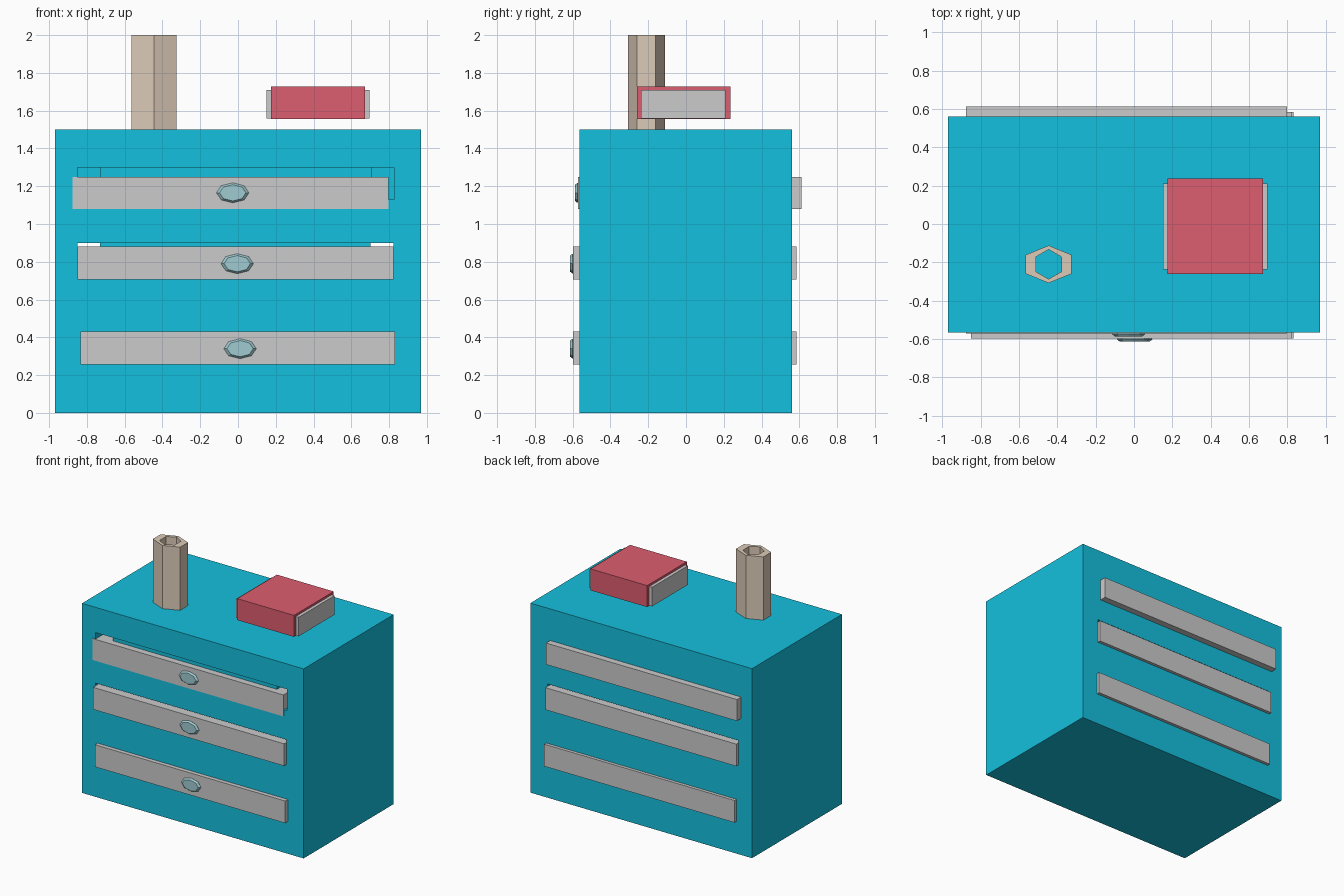
import bpy, bmesh
from math import cos, sin, pi

if "Cube" in bpy.data.objects:
    bpy.data.objects.remove(bpy.data.objects["Cube"])


def material(name, rgb):
    m = bpy.data.materials.new(name)
    m.diffuse_color = (*rgb, 1)
    m.use_nodes = True
    m.node_tree.nodes["Principled BSDF"].inputs["Base Color"].default_value = m.diffuse_color
    return m


def make_object(name, bm, mat=None):
    bmesh.ops.recalc_face_normals(bm, faces=bm.faces)
    mesh = bpy.data.meshes.new(name)
    bm.to_mesh(mesh)
    bm.free()
    ob = bpy.data.objects.new(name, mesh)
    bpy.context.collection.objects.link(ob)
    if mat:
        mesh.materials.append(mat)
    return ob


def box(name, x, y, z, mat=None):
    bm = bmesh.new()
    bmesh.ops.create_cube(bm, size=1)
    for v in bm.verts:
        v.co = [(r[0] + r[1]) / 2 + c * (r[1] - r[0]) for r, c in zip((x, y, z), v.co)]
    return make_object(name, bm, mat)


def rings(name, loops, mat, closed=False):
    """Bridge equal vertex loops; cap the ends or join last to first."""
    bm = bmesh.new()
    vs = [[bm.verts.new(p) for p in loop] for loop in loops]
    n = len(vs[0])
    pairs = list(zip(vs, vs[1:])) + ([(vs[-1], vs[0])] if closed else [])
    for a, b in pairs:
        for i in range(n):
            bm.faces.new((a[i], a[(i + 1) % n], b[(i + 1) % n], b[i]))
    if not closed:
        bm.faces.new(vs[0])
        bm.faces.new(vs[-1])
    return make_object(name, bm, mat)


def subtract(ob, cutter):
    mod = ob.modifiers.new("cut", 'BOOLEAN')
    mod.operation, mod.solver, mod.object = 'DIFFERENCE', 'EXACT', cutter
    bpy.context.view_layer.objects.active = ob
    bpy.ops.object.modifier_apply(modifier=mod.name)
    bpy.data.objects.remove(cutter)


def tray(name, x, y, z, side=0.12, end=0.08, floor=0.03):
    """Open-topped drawer box."""
    ob = box(name, x, y, z)
    subtract(ob, box("hollow", (x[0] + side, x[1] - side), (y[0] + end, y[1] - end),
                     (z[0] + floor, z[1] + 0.1)))
    return ob


teal = material("teal", (0.007, 0.53, 0.73))
knob_mat = material("pale_teal", (0.35, 0.6, 0.64))
tan = material("tan", (0.72, 0.60, 0.48))
red = material("red", (0.72, 0.11, 0.16))

# Cabinet, with a tray-shaped slot for each drawer
cabinet = box("cabinet", (-0.97, 0.97), (-0.565, 0.56), (0, 1.5), teal)
slots = [((-0.85, 0.826), (-0.6, 0.50), (1.13, 1.30)),
         ((-0.85, 0.822), (-0.6, 0.585), (0.725, 0.90)),
         ((-0.835, 0.832), (-0.6, 0.585), (0.255, 0.43))]
for s in slots:
    subtract(cabinet, tray("slot", *s))

# Drawers, slightly out of line with their slots, and their eight-sided knobs
drawers = [("top", (-0.875, 0.797), (-0.572, 0.612), (1.08, 1.25), -0.028, 1.165),
           ("middle", (-0.85, 0.822), (-0.598, 0.585), (0.705, 0.88), -0.004, 0.79),
           ("bottom", (-0.835, 0.832), (-0.598, 0.585), (0.255, 0.43), 0.011, 0.34)]
for name, x, y, z, kx, kz in drawers:
    tray(name + "_drawer", x, y, z)
    loops = [[(kx + rx * cos(i * pi / 4), y[0] + d, kz + rz * sin(i * pi / 4))
              for i in range(8)]
             for rx, rz, d in ((0.07, 0.043, 0.015), (0.086, 0.053, -0.003), (0.07, 0.043, -0.015))]
    rings(name + "_knob", loops, knob_mat)

# Hexagonal open vase
vase = [[(-0.445 + rx * cos((i + 0.5) * pi / 3), -0.21 + ry * sin((i + 0.5) * pi / 3), z)
         for i in range(6)]
        for rx, ry, z in ((0.1385, 0.098, 1.5), (0.1385, 0.098, 2.0),
                          (0.077, 0.077, 2.0), (0.077, 0.077, 1.5))]
rings("vase", vase, tan, closed=True)

# Book: red cover with page block showing at both ends
box("book_cover", (0.175, 0.672), (-0.26, 0.236), (1.557, 1.727), red)
box("book_pages", (0.15, 0.697), (-0.237, 0.21), (1.559, 1.71))
